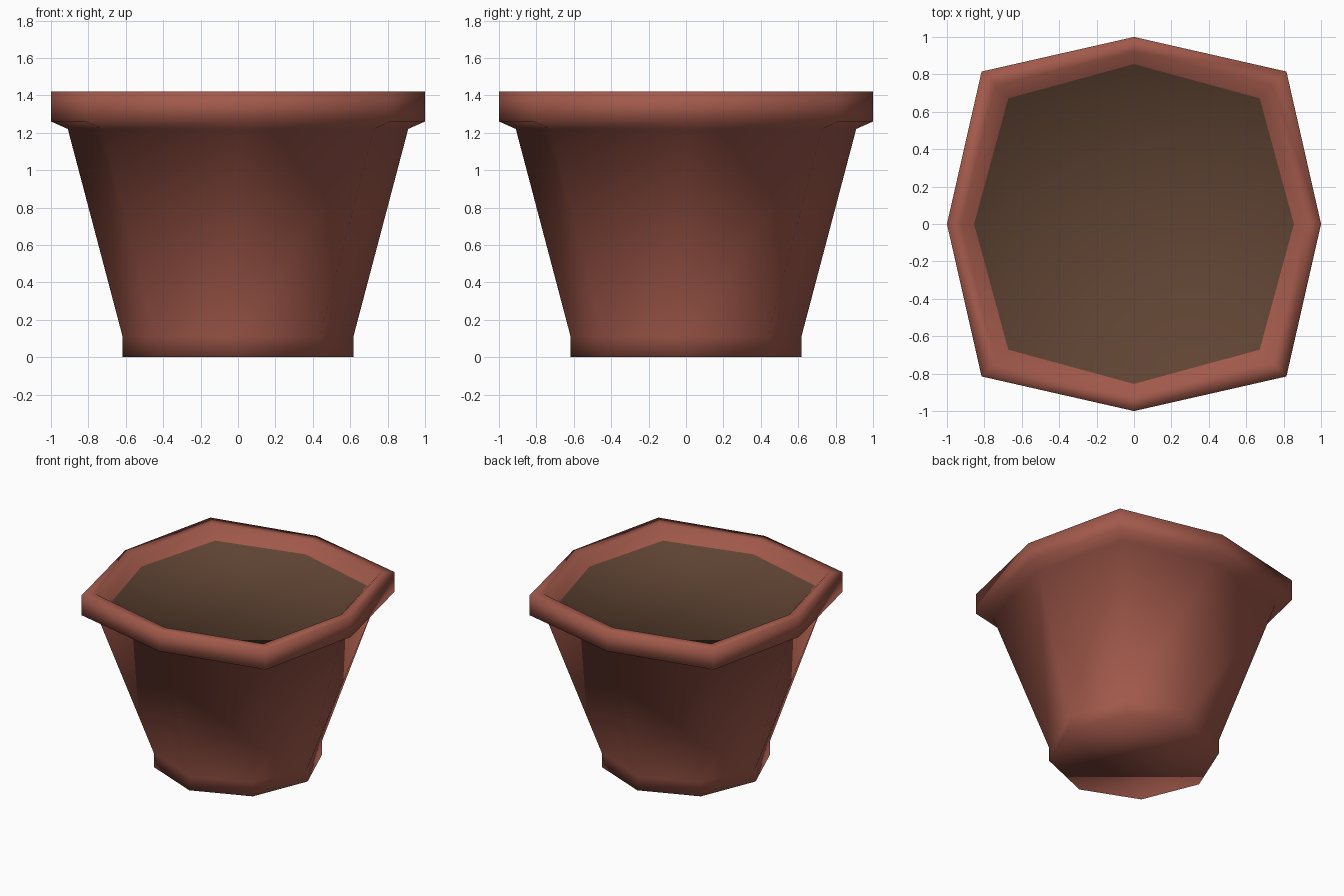
import bpy, bmesh

if "Cube" in bpy.data.objects:
    bpy.data.objects.remove(bpy.data.objects["Cube"])


def material(name, rgb):
    m = bpy.data.materials.new(name)
    m.diffuse_color = (*rgb, 1.0)
    m.use_nodes = True
    m.node_tree.nodes["Principled BSDF"].inputs["Base Color"].default_value = m.diffuse_color
    return m


terracotta = material("terracotta", (0.36, 0.10, 0.07))
soil = material("soil brown", (0.115, 0.057, 0.033))

# Unit directions of the eight corners: straight corners alternate with diagonal ones
CORNERS = [(1, 0), (1, 1), (0, 1), (-1, 1), (-1, 0), (-1, -1), (0, -1), (1, -1)]

# Rings from base to soil: (straight corner reach, diagonal corner reach, height)
RINGS = [
    (0.617, 0.438, 0.0),     # base
    (0.617, 0.438, 0.11),    # top of foot band
    (0.91, 0.727, 1.22),     # top of tapered body
    (1.0, 0.815, 1.26),      # rim underside
    (1.0, 0.815, 1.42),      # rim outer top
    (0.92, 0.742, 1.42),     # rim inner top
    (0.855, 0.672, 1.328),   # soil edge
]

bm = bmesh.new()
loops = []
for straight, diagonal, z in RINGS:
    loop = []
    for x, y in CORNERS:
        r = diagonal if x and y else straight
        loop.append(bm.verts.new((x * r, y * r, z)))
    loops.append(loop)

# Walls
for low, high in zip(loops, loops[1:]):
    for i in range(8):
        j = (i + 1) % 8
        bm.faces.new((low[i], low[j], high[j], high[i]))

# Base and soil surface
bm.faces.new(loops[0][::-1])
bm.faces.new(loops[-1]).material_index = 1

for f in bm.faces:
    f.smooth = True

mesh = bpy.data.meshes.new("flower_pot")
bm.to_mesh(mesh)
bm.free()
mesh.materials.append(terracotta)
mesh.materials.append(soil)
pot = bpy.data.objects.new("flower_pot", mesh)
bpy.context.collection.objects.link(pot)
